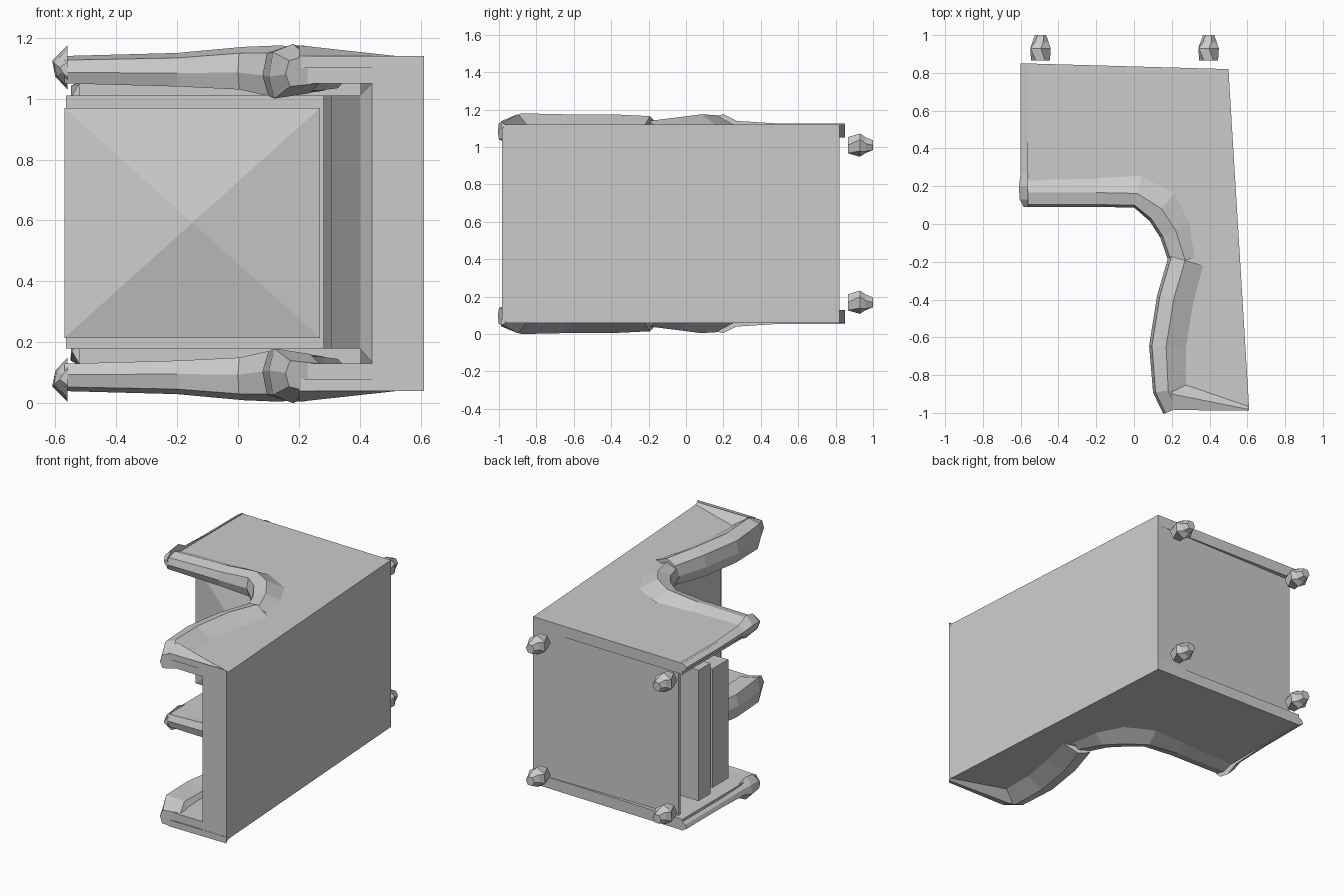
import bpy, bmesh, math
from mathutils import Vector

if "Cube" in bpy.data.objects:
    bpy.data.objects.remove(bpy.data.objects["Cube"])

MID = 0.59  # mirror plane height: the chair lies on its side


def finish(name, bm):
    bmesh.ops.recalc_face_normals(bm, faces=bm.faces[:])
    me = bpy.data.meshes.new(name)
    bm.to_mesh(me)
    bm.free()
    ob = bpy.data.objects.new(name, me)
    bpy.context.collection.objects.link(ob)
    return ob


def loft(name, rings, flip=False):
    """Skin a list of equal-length vertex rings and cap both ends."""
    bm = bmesh.new()
    vs = [[bm.verts.new((p[0], p[1], 2 * MID - p[2] if flip else p[2])) for p in r]
          for r in rings]
    n = len(vs[0])
    for a, b in zip(vs, vs[1:]):
        for i in range(n):
            j = (i + 1) % n
            bm.faces.new((a[i], a[j], b[j], b[i]))
    bm.faces.new(vs[0])
    bm.faces.new(vs[-1])
    return finish(name, bm)


def prism(name, pts, z0, z1, flip=False):
    return loft(name, [[(x, y, z) for x, y in pts] for z in (z0, z1)], flip)


def box(name, x0, x1, y0, y1, z0, z1):
    return prism(name, [(x0, y0), (x1, y0), (x1, y1), (x0, y1)], z0, z1)


def roll(name, path, flip):
    """Faceted roll along (x, y, half_width, z_low, z_high) stations."""
    rings = []
    for k, (x, y, w, lo, hi) in enumerate(path):
        a, b = path[max(k - 1, 0)], path[min(k + 1, len(path) - 1)]
        d = Vector((b[0] - a[0], b[1] - a[1])).normalized()
        h = hi - lo
        section = [(-.8, 0), (.5, .1), (1, .45), (1, .65), (-.1, 1), (-.85, .85), (-1, .4)]
        rings.append([(x - d.y * w * u, y + d.x * w * u, lo + h * v) for u, v in section])
    return loft(name, rings, flip)


side = [(-.57, .85), (.5, .82), (.61, -.985), (.2, -.975), (.17, -.65), (.19, -.35),
        (.25, -.18), (.18, -.03), (.08, .11), (-.57, .12)]
arm = [(-.57, .175, .085, 1.05, 1.14), (-.2, .175, .085, 1.04, 1.15),
       (.02, .17, .085, 1.03, 1.17), (.15, .09, .10, 1.01, 1.175),
       (.23, -.03, .10, 1.01, 1.16), (.28, -.19, .095, 1.03, 1.14)]
wing = [(.28, -.195, .10, 1.02, 1.165), (.22, -.4, .10, 1.01, 1.175),
        (.18, -.65, .10, 1.01, 1.175), (.19, -.88, .09, 1.0, 1.18),
        (.23, -.975, .08, 1.04, 1.14)]
# front post outline: (y, z_low, z_high, x of front)
post = [(.09, 1.07, 1.12, -.585), (.13, 1.04, 1.16, -.605), (.20, 1.03, 1.175, -.61),
        (.27, 1.05, 1.14, -.60), (.5, 1.06, 1.125, -.60), (.85, 1.06, 1.125, -.60)]

# sides, arms, wings and front posts, mirrored
for tag, flip in (("left", False), ("right", True)):
    prism(f"{tag}_side_panel", side, 1.05, 1.12, flip)
    roll(f"{tag}_arm_roll", arm, flip)
    roll(f"{tag}_wing_roll", wing, flip)
    loft(f"{tag}_front_post", [[(-.56, y, lo), (-.56, y, hi), (x, y, lo + (hi - lo) * .65),
                                (x + .01, y, lo + (hi - lo) * .3)] for y, lo, hi, x in post], flip)
    # flare running from the wing tip to the back corner
    loft(f"{tag}_top_flare", [
        [(.2, -.985, 1.10), (.2, -.985, 1.14), (.2, -.9, 1.175), (.2, -.82, 1.115)],
        [(.61, -.988, 1.10), (.61, -.988, 1.14), (.61, -.982, 1.13), (.61, -.96, 1.115)]], flip)

# back frame, with a chamfered lip around the inner opening
prism("back_frame", [(.5, .82), (.61, -.985), (.44, -.985), (.40, .82)], .07, 1.11)
loft("back_lip", [[(x, y, a), (x, y, b), (.46, y, b), (.46, y, a)]
                  for x, y, a, b in ((.44, -.984, .135, 1.05), (.40, -.92, .18, 1.01),
                                     (.38, -.7, .18, 1.01))])
# back cushion
prism("back_cushion", [(.28, .5), (.305, -.15), (.40, -.92), (.45, -.92), (.45, .5)], .18, 1.01)
# seat base and underside
box("seat_base", -.565, .42, .56, .68, .18, 1.01)
box("bottom_plate", -.52, .5, .80, .82, .075, 1.105)

# seat cushion with a shallow four-sided crown
seat = box("seat_cushion", -.57, .27, .39, .55, .215, .97)
bm = bmesh.new()
bm.from_mesh(seat.data)
top = min(bm.faces, key=lambda f: f.calc_center_median().y)
crown = bmesh.ops.poke(bm, faces=[top])["verts"][0]
crown.co.y -= .08
bm.to_mesh(seat.data)
bm.free()

# stubby faceted feet
for i, x in enumerate((-.495, .395)):
    for j, z in enumerate((.17, 1.01)):
        rings = []
        for y, r, t in ((.865, .05, 0), (.93, .062, .5), (.96, .045, .2), (1.0, .03, 0)):
            rings.append([(x + r * math.cos(t + k * math.tau / 6), y,
                           z + r * math.sin(t + k * math.tau / 6)) for k in range(6)])
        loft(f"foot_{i}_{j}", rings)
